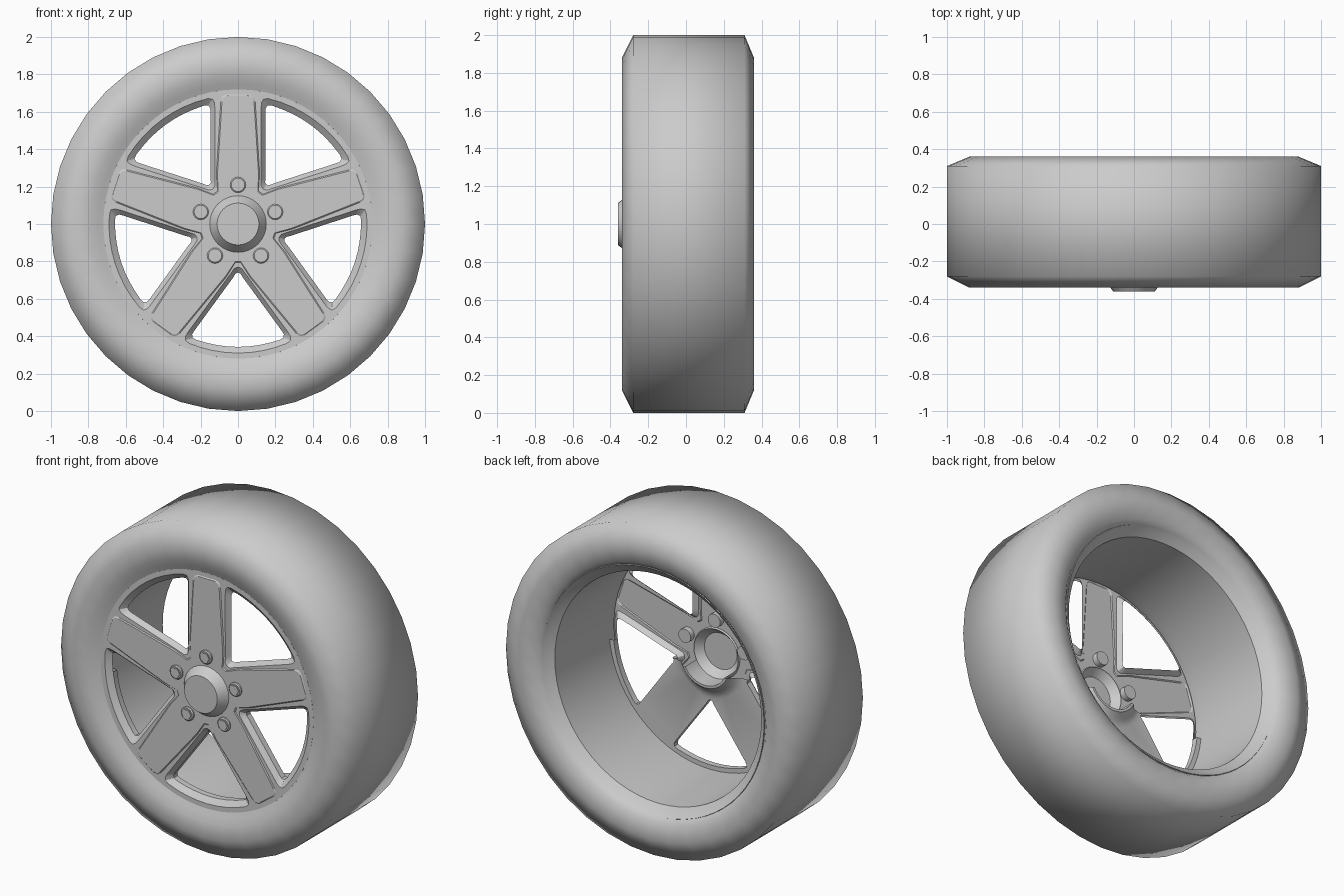
import bpy, bmesh
from math import sin, cos, pi, radians, sqrt

cube = bpy.data.objects.get("Cube")
if cube:
    bpy.data.objects.remove(cube)

grey = bpy.data.materials.new("plain_grey")
grey.use_nodes = True
grey.diffuse_color = (0.6, 0.6, 0.6, 1)
grey.node_tree.nodes["Principled BSDF"].inputs["Base Color"].default_value = (0.6, 0.6, 0.6, 1)

SPOKES = [radians(90 + 72 * i) for i in range(5)]
WINDOWS = [a + radians(36) for a in SPOKES]
FACE, LIP, BACK = -0.30, -0.272, -0.235   # front, bevel and rear planes of the spoked disc
BACKING_TOP = -0.07                       # the rear skin only covers the part below this


def finish(name, bm, angle=30):
    """Turn a bmesh into an object centred on the wheel axle."""
    mesh = bpy.data.meshes.new(name)
    bm.to_mesh(mesh)
    bm.free()
    obj = bpy.data.objects.new(name, mesh)
    bpy.context.collection.objects.link(obj)
    obj.location.z = 1
    mesh.materials.append(grey)
    bpy.ops.object.select_all(action='DESELECT')
    obj.select_set(True)
    bpy.context.view_layer.objects.active = obj
    bpy.ops.object.shade_smooth_by_angle(angle=radians(angle))


def loop(bm, points, y):
    """Closed edge loop from (x, z) points at depth y."""
    verts = [bm.verts.new((x, y, z)) for x, z in points]
    for a, b in zip(verts, verts[1:] + verts[:1]):
        bm.edges.new((a, b))
    return verts


def bridge(bm, one, two):
    n = len(one)
    for i in range(n):
        j = (i + 1) % n
        bm.faces.new((one[i], one[j], two[j], two[i]))


def fill(bm, loops):
    """Flat fill between an outer loop and the holes inside it."""
    edges = [bm.edges.get(pair) for l in loops for pair in zip(l, l[1:] + l[:1])]
    bmesh.ops.triangle_fill(bm, edges=edges, use_beauty=True, normal=(0, -1, 0))


def orient(bm, sign):
    """Consistent normals, with the largest flat face looking along sign * y."""
    bmesh.ops.recalc_face_normals(bm, faces=bm.faces)
    flat = max(bm.faces, key=lambda f: abs(f.normal.y) * f.calc_area())
    if flat.normal.y * sign < 0:
        bmesh.ops.reverse_faces(bm, faces=bm.faces)


def circle(r, n):
    return [(r * cos(2 * pi * i / n), r * sin(2 * pi * i / n)) for i in range(n)]


def place(u, v, a):
    """Radial u and sideways v, turned to angle a."""
    return (u * cos(a) - v * sin(a), u * sin(a) + v * cos(a))


def lathe(name, profile, n, angle=30):
    """Spin a closed (radius, y) profile about the axle."""
    bm = bmesh.new()
    rings = [[bm.verts.new((x, y, z)) for x, z in circle(r, n)] for r, y in profile]
    for a, b in zip(rings, rings[1:] + rings[:1]):
        bridge(bm, a, b)
    bmesh.ops.remove_doubles(bm, verts=bm.verts, dist=0.0001)
    bmesh.ops.recalc_face_normals(bm, faces=bm.faces)
    finish(name, bm, angle)


def window(half, arc, a):
    """Rounded wedge opening: one half outline, mirrored, with an outer arc."""
    end = half[-1][1]
    half = half + [(sqrt(arc * arc - v * v), v) for v in (end * 0.75, end * 0.5, end * 0.25)]
    full = half + [(arc, 0)] + [(u, -v) for u, v in reversed(half[1:])]
    return [place(u, v, a) for u, v in full]


def star(inset):
    """Raised five-armed pad outline."""
    side = [(0.27, 0.116), (0.655, 0.092), (0.68, 0.085), (0.692, 0.062)]
    pts = []
    for a in SPOKES:
        arm = [(u, -v) for u, v in side] + side[::-1]
        pts += [place(u - inset, v - inset * (1 if v > 0 else -1), a) for u, v in arm]
        pts += [place(0.207 - inset, v, a + radians(36)) for v in (-0.015, 0.015)]
    return pts


# Tyre: soft rounded section, sidewall nearly flush with the rim
lathe("tyre", [(1.0, -0.28), (0.88, -0.34), (0.79, -0.328), (0.75, -0.31), (0.722, -0.3), (0.7, -0.29),
               (0.72, 0.25), (0.745, 0.305), (0.78, 0.34), (0.88, 0.36), (1.0, 0.31)], 40, 100)

# Rim barrel with rear lip
lathe("rim_barrel", [(0.725, FACE + 0.02), (0.72, FACE), (0.69, FACE + 0.01), (0.685, BACK),
                     (0.698, 0.27), (0.735, 0.3), (0.752, 0.32), (0.757, 0.31), (0.73, 0.24)], 64)

# Spoked disc: front skin, window bevels and raised star
outer_half = [(0.23, 0), (0.238, 0.02), (0.262, 0.037), (0.575, 0.265), (0.6, 0.28), (0.622, 0.282), (0.638, 0.262)]
inner_half = [(0.26, 0), (0.266, 0.014), (0.285, 0.025), (0.57, 0.233), (0.59, 0.245), (0.608, 0.243), (0.62, 0.222)]
bm = bmesh.new()
rim = loop(bm, circle(0.72, 64), FACE)
holes = []
for a in WINDOWS:
    front = loop(bm, window(outer_half, 0.69, a), FACE)
    bridge(bm, front, loop(bm, window(inner_half, 0.657, a), LIP))
    holes.append(front)
base, pad = loop(bm, star(0), FACE), loop(bm, star(0.006), FACE - 0.005)
hub = loop(bm, circle(0.15, 32), FACE - 0.005)
bridge(bm, base, pad)
fill(bm, [rim, base] + holes)
fill(bm, [pad, hub])
orient(bm, -1)
finish("spoked_disc", bm)

# Rear skin behind the lower spokes, with window walls and a flared hub
bm = bmesh.new()
rim = loop(bm, circle(0.685, 64), BACK)
openings = []
for a in WINDOWS:
    rear = loop(bm, window(inner_half, 0.657, a), BACK)
    bridge(bm, rear, loop(bm, window(inner_half, 0.657, a), LIP))
    openings.append(rear)
flare = [loop(bm, circle(r, 32), y) for r, y in
         ((0.24, BACK), (0.2, -0.22), (0.165, -0.18), (0.15, -0.18), (0.15, -0.3))]
for a, b in zip(flare, flare[1:]):
    bridge(bm, a, b)
fill(bm, [rim, flare[0]] + openings)
bmesh.ops.bisect_plane(bm, geom=bm.verts[:] + bm.edges[:] + bm.faces[:], dist=0.0001,
                       plane_co=(0, 0, BACKING_TOP), plane_no=(0, 0, 1), clear_outer=True)
orient(bm, 1)
finish("rear_skin", bm)

# Hub cap: flat face, conical side, hollow back
lathe("hub_cap", [(0, -0.36), (0.112, -0.36), (0.155, -0.3), (0.15, -0.29), (0.11, -0.335), (0, -0.335)], 32)

# Wheel bolts: chamfered collar with a hexagonal head
for i, a in enumerate(SPOKES):
    bm = bmesh.new()
    x, z = place(0.209, 0, a)
    for n, steps in ((16, ((0.042, -0.27), (0.042, -0.313), (0.036, -0.318))),
                     (6, ((0.031, -0.31), (0.031, -0.324)))):
        rings = [loop(bm, [(x + p, z + q) for p, q in circle(r, n)], y) for r, y in steps]
        for one, two in zip(rings, rings[1:]):
            bridge(bm, one, two)
        bm.faces.new(rings[0])
        bm.faces.new(rings[-1])
    bmesh.ops.recalc_face_normals(bm, faces=bm.faces)
    finish(f"wheel_bolt_{i + 1}", bm)
